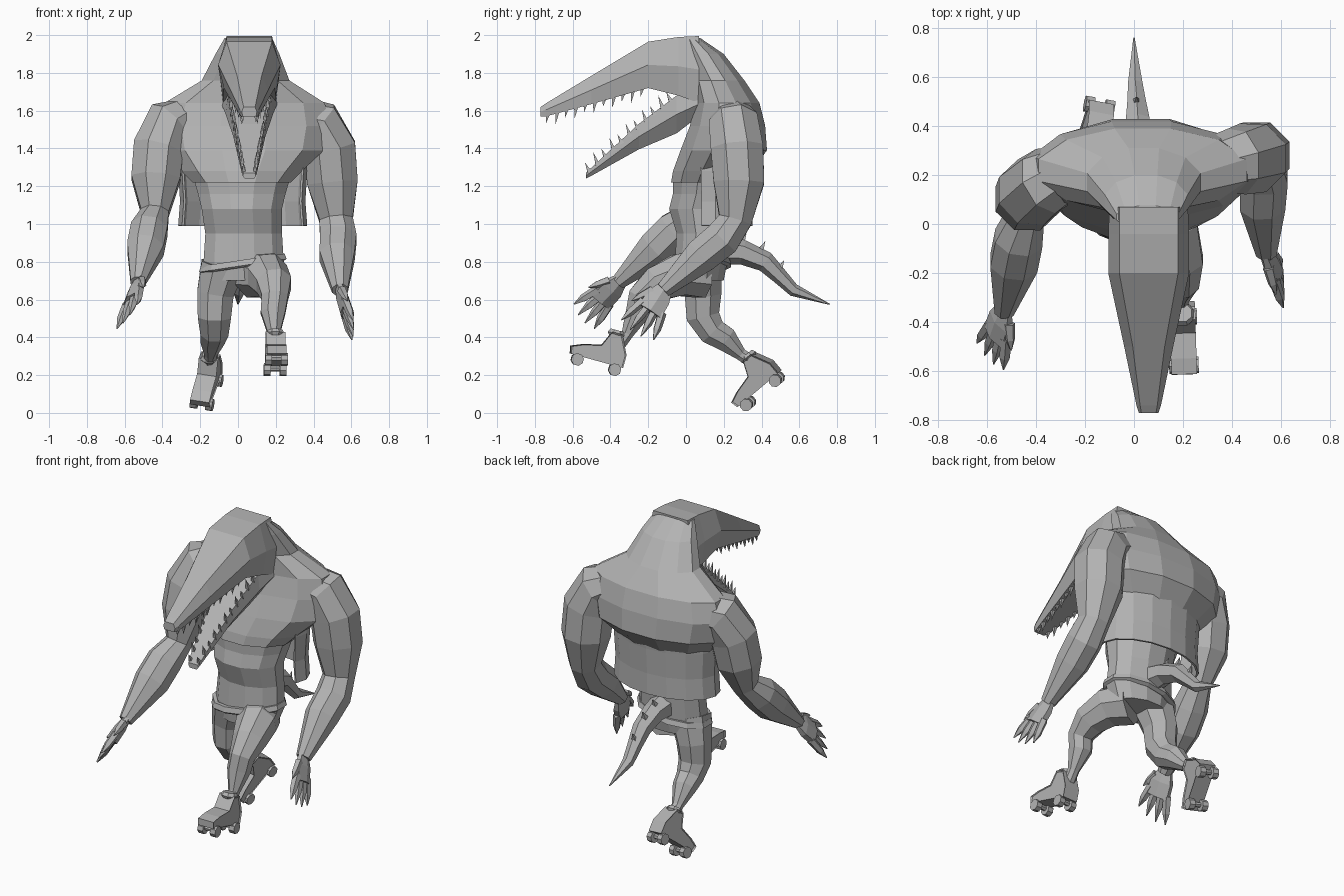
import bpy
import math
from mathutils import Vector

cube = bpy.data.objects.get("Cube")
if cube:
    bpy.data.objects.remove(cube, do_unlink=True)

grey = bpy.data.materials.new("plain grey")
grey.use_nodes = True
GREY = (0.45, 0.45, 0.45, 1)
grey.diffuse_color = GREY
grey.node_tree.nodes["Principled BSDF"].inputs["Base Color"].default_value = GREY


def make_object(name, verts, faces):
    mesh = bpy.data.meshes.new(name)
    mesh.from_pydata([tuple(v) for v in verts], [], faces)
    mesh.materials.append(grey)
    obj = bpy.data.objects.new(name, mesh)
    bpy.context.collection.objects.link(obj)
    return obj


def skin(name, rings, closed=True):
    """Bridge equal point rings; closed rings also get end caps."""
    count = len(rings[0])
    verts = [point for ring in rings for point in ring]
    faces = []
    for row in range(len(rings) - 1):
        for col in range(count if closed else count - 1):
            nxt = (col + 1) % count
            low, high = row * count, (row + 1) * count
            faces.append((low + col, low + nxt, high + nxt, high + col))
    if closed:
        faces.append(tuple(reversed(range(count))))
        faces.append(tuple(range(len(verts) - count, len(verts))))
    return make_object(name, verts, faces)


def tube(name, path, sides=8, flat=1.0, ref=(1, 0, 0)):
    """Limb through (x, y, z, radius) stations; flat scales the second axis."""
    points = [Vector(station[:3]) for station in path]
    rings = []
    for i, centre in enumerate(points):
        along = (points[min(i + 1, len(points) - 1)] - points[max(i - 1, 0)]).normalized()
        across = Vector(ref)
        across = (across - across.dot(along) * along).normalized()
        other = along.cross(across)
        radius = path[i][3]
        ring = []
        for k in range(sides):
            angle = math.tau * (k + 0.5) / sides
            ring.append(centre + radius * (math.cos(angle) * across + flat * math.sin(angle) * other))
        rings.append(ring)
    return skin(name, rings)


def stack(name, levels, sides=12, tilt=0.0):
    """Horizontal oval rings: z, centre x, half width, front y, back y."""
    rings = []
    for z, cx, half, front, back in levels:
        ring = []
        for k in range(sides):
            angle = math.tau * (k + 0.5) / sides
            x = cx + half * math.cos(angle)
            y = (front + back) / 2 + (back - front) / 2 * math.sin(angle) * 1.03
            ring.append((x, y, z + tilt * (x - cx)))
        rings.append(ring)
    return skin(name, rings)


def spike(name, base, tip, radius, sides=4):
    base, tip = Vector(base), Vector(tip)
    across = (tip - base).orthogonal().normalized()
    other = (tip - base).normalized().cross(across)
    verts = []
    for k in range(sides):
        angle = math.tau * k / sides
        verts.append(base + radius * (math.cos(angle) * across + math.sin(angle) * other))
    verts.append(tip)
    faces = [(k, (k + 1) % sides, sides) for k in range(sides)]
    faces.append(tuple(reversed(range(sides))))
    return make_object(name, verts, faces)


# Trunk: hunched shoulders and neck, waist, belt
stack("upper_body", [
    (1.22, 0.02, 0.27, -0.08, 0.31), (1.28, 0.02, 0.33, -0.07, 0.35),
    (1.39, 0.03, 0.44, -0.03, 0.43), (1.52, 0.03, 0.47, 0.02, 0.42),
    (1.64, 0.035, 0.44, 0.05, 0.39), (1.76, 0.04, 0.24, 0.03, 0.31),
    (1.90, 0.05, 0.175, -0.02, 0.20), (1.985, 0.055, 0.13, -0.02, 0.075)])
stack("waist", [
    (0.70, 0.02, 0.19, -0.05, 0.20), (0.80, 0.03, 0.22, -0.06, 0.22),
    (0.95, 0.03, 0.21, -0.05, 0.23), (1.08, 0.02, 0.22, -0.09, 0.25),
    (1.16, 0.02, 0.24, -0.07, 0.27), (1.26, 0.02, 0.27, -0.07, 0.30)])
stack("belt", [(0.77, 0.025, 0.22, -0.08, 0.22), (0.78, 0.025, 0.24, -0.09, 0.24),
               (0.81, 0.025, 0.23, -0.08, 0.23)], tilt=0.15)

# Open-fronted garment hanging behind the waist
hem = []
for z, half, depth in ((1.45, 0.32, 0.22), (1.28, 0.33, 0.20), (1.12, 0.32, 0.19), (0.99, 0.33, 0.19)):
    arc = [math.radians(-20 + 220 * k / 10) for k in range(11)]
    hem.append([(0.025 + half * math.cos(a), 0.15 + depth * math.sin(a), z) for a in arc])
garment = skin("back_garment", hem, closed=False)
garment.modifiers.new("cloth thickness", "SOLIDIFY").thickness = 0.012


# Head and jaws
def jaw(name, stations):
    rings = []
    for y, top, bottom, half, ridge, under in stations:
        mid = bottom + (top - bottom) * 0.5
        outline = [(-under, bottom), (under, bottom), (half, mid), (ridge, top), (-ridge, top), (-half, mid)]
        rings.append([(0.06 + x, y, z) for x, z in outline])
    return skin(name, rings)


jaw("upper_jaw", [
    (0.07, 1.995, 1.64, 0.16, 0.12, 0.14), (-0.04, 1.99, 1.68, 0.165, 0.12, 0.14),
    (-0.20, 1.965, 1.72, 0.165, 0.12, 0.135),
    (-0.50, 1.785, 1.635, 0.10, 0.065, 0.085), (-0.74, 1.64, 1.57, 0.05, 0.035, 0.045),
    (-0.77, 1.62, 1.57, 0.04, 0.03, 0.035)])
jaw("lower_jaw", [
    (0.08, 1.70, 1.58, 0.15, 0.13, 0.10), (-0.05, 1.68, 1.48, 0.125, 0.115, 0.06),
    (-0.25, 1.53, 1.395, 0.085, 0.08, 0.04), (-0.51, 1.29, 1.25, 0.04, 0.04, 0.025),
    (-0.53, 1.27, 1.24, 0.035, 0.03, 0.025)])
for side in (-1, 1):
    for k in range(11):
        t = k / 10
        x, y = 0.06 + side * (0.035 + 0.075 * t), -0.73 + 0.50 * t
        z = 1.575 + 0.14 * t
        size = 0.04 + 0.02 * (k % 2)
        spike("upper_tooth", (x, y, z + 0.015), (x, y - 0.01, z - size), 0.018)
        x, y, z = 0.06 + side * (0.03 + 0.075 * t), -0.51 + 0.43 * t, 1.285 + 0.375 * t
        spike("lower_tooth", (x, y, z - 0.01), (x, y - 0.025, z + size), 0.016)

# Arms
tube("left_arm", [
    (0.30, 0.24, 1.57, 0.11), (0.42, 0.255, 1.53, 0.14), (0.485, 0.27, 1.40, 0.15),
    (0.50, 0.28, 1.22, 0.145), (0.52, 0.26, 1.02, 0.095), (0.53, 0.19, 0.92, 0.105),
    (0.525, 0.08, 0.83, 0.10), (0.54, -0.12, 0.65, 0.045)])
tube("right_arm", [
    (-0.24, 0.22, 1.57, 0.11), (-0.36, 0.175, 1.53, 0.14), (-0.42, 0.13, 1.40, 0.145),
    (-0.435, 0.10, 1.24, 0.14), (-0.44, 0.04, 1.06, 0.08), (-0.47, -0.06, 0.97, 0.105),
    (-0.49, -0.16, 0.87, 0.105), (-0.53, -0.36, 0.69, 0.042)])


# Hands: flat palm, four clawed fingers and a thumb, fanned along spread
def hand(side, wrist, heading, spread):
    wrist, heading, spread = Vector(wrist), Vector(heading).normalized(), Vector(spread).normalized()
    path = [(*(wrist + heading * d), r) for d, r in ((-0.02, 0.045), (0.05, 0.075), (0.14, 0.08))]
    tube(side + "_palm", path, sides=6, flat=0.45, ref=spread)
    for k in range(4):
        fan = (k - 1.5) / 1.5
        root = wrist + heading * 0.11 + spread * fan * 0.06
        middle = root + heading * 0.09 + spread * fan * 0.025
        tip = root + heading * (0.18 - 0.03 * abs(fan)) + spread * fan * 0.04
        tube(side + "_finger", [(*root, 0.025), (*middle, 0.022), (*tip, 0.003)], sides=5, ref=spread)
    root = wrist + heading * 0.03 + spread * 0.05
    tip = root + heading * 0.11 + spread * 0.06
    tube(side + "_thumb", [(*root, 0.025), (*(root.lerp(tip, 0.6)), 0.02), (*tip, 0.003)], sides=5, ref=(0, 0, 1))


hand("left", (0.54, -0.12, 0.65), (0.25, -0.52, -0.80), (0.03, -0.85, 0.53))
hand("right", (-0.53, -0.36, 0.69), (-0.22, -0.70, -0.70), (0.50, -0.5, 0.6))

# Legs
tube("left_leg", [
    (0.09, 0.08, 0.73, 0.13), (0.155, -0.04, 0.73, 0.12), (0.19, -0.16, 0.68, 0.10),
    (0.195, -0.24, 0.61, 0.075), (0.185, -0.255, 0.53, 0.07), (0.19, -0.31, 0.42, 0.035),
    (0.19, -0.36, 0.35, 0.035)])
tube("right_leg", [
    (-0.08, 0.07, 0.78, 0.125), (-0.12, 0.09, 0.63, 0.105), (-0.125, 0.09, 0.51, 0.095),
    (-0.125, 0.14, 0.43, 0.08), (-0.135, 0.21, 0.39, 0.07), (-0.145, 0.29, 0.31, 0.035),
    (-0.15, 0.35, 0.27, 0.035)])


# Roller skates built in a heel-based frame
def skate(side, heel, toe):
    heel, toe = Vector(heel), Vector(toe)
    ahead = (toe - heel).normalized()
    across = Vector((1, 0, 0))
    across = (across - across.dot(ahead) * ahead).normalized()
    up = across.cross(ahead)
    if up.z < 0:
        up.negate()
    place = lambda s, f, u: heel + across * s + ahead * f + up * u
    outline = ((0.01, 0), (0.30, 0), (0.31, 0.04), (0.25, 0.065), (0.15, 0.09), (0.115, 0.17), (0.06, 0.17), (0.01, 0.07))
    widths = ((-0.045, 0.95), (-0.052, 1.0), (0.052, 1.0), (0.045, 0.95))
    rings = [[place(s, 0.15 + (f - 0.15) * scale, u * scale) for f, u in outline] for s, scale in widths]
    skin(side + "_boot", rings)
    tube(side + "_cuff", [(*place(0, 0.09, u), r) for u, r in ((0.15, 0.04), (0.165, 0.052), (0.185, 0.04))])
    for f in (0.05, 0.255):
        tube(side + "_axle", [(*place(s, f, -0.015), 0.015) for s in (-0.05, 0.05)], ref=up, sides=6)
        for s in (-0.042, 0.042):
            tube(side + "_wheel", [(*place(s + d, f, -0.02), 0.034) for d in (-0.018, 0.018)], ref=up)


skate("left", (0.195, -0.325, 0.235), (0.205, -0.615, 0.315))
skate("right", (-0.13, 0.505, 0.225), (-0.20, 0.285, 0.04))

# Tail with spikes along its ridge
tube("tail", [
    (0.02, 0.14, 0.87, 0.09), (0.02, 0.30, 0.85, 0.065), (0.015, 0.42, 0.80, 0.055),
    (0.01, 0.50, 0.72, 0.042), (0.005, 0.57, 0.65, 0.034), (0, 0.76, 0.575, 0.003)], sides=6)
for y, z in ((0.29, 0.89), (0.39, 0.85), (0.49, 0.75)):
    spike("tail_spike", (0.01, y, z), (0.01, y + 0.03, z + 0.06), 0.025)
